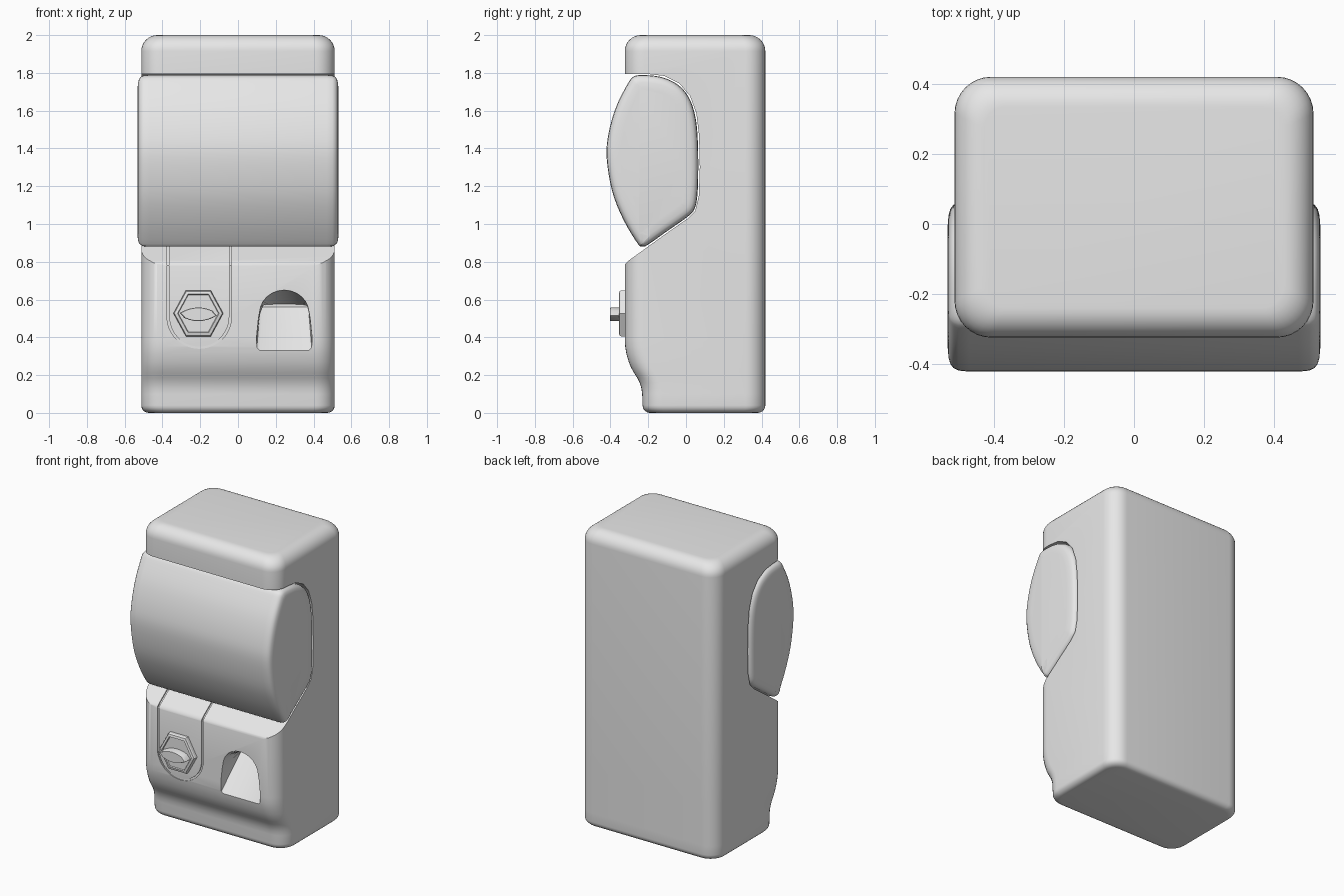
import bpy, bmesh, math
from mathutils import Vector

if "Cube" in bpy.data.objects:
    bpy.data.objects.remove(bpy.data.objects["Cube"])

grey = bpy.data.materials.new("light_grey")
grey.diffuse_color = (0.8, 0.8, 0.8, 1)
grey.use_nodes = True
grey.node_tree.nodes["Principled BSDF"].inputs["Base Color"].default_value = grey.diffuse_color


def loft(name, rings, closed=False):
    """Skin a list of equal-length point rings; cap the ends unless closed."""
    bm = bmesh.new()
    vs = [[bm.verts.new(p) for p in r] for r in rings]
    n = len(rings[0])
    for a, b in zip(vs, vs[1:] + (vs[:1] if closed else [])):
        for i in range(n):
            j = (i + 1) % n
            bm.faces.new((a[i], a[j], b[j], b[i]))
    if not closed:
        bm.faces.new(vs[0][::-1])
        bm.faces.new(vs[-1])
    bmesh.ops.recalc_face_normals(bm, faces=bm.faces)
    me = bpy.data.meshes.new(name)
    bm.to_mesh(me)
    bm.free()
    me.materials.append(grey)
    ob = bpy.data.objects.new(name, me)
    bpy.context.collection.objects.link(ob)
    return ob


def activate(ob):
    bpy.ops.object.select_all(action='DESELECT')
    ob.select_set(True)
    bpy.context.view_layer.objects.active = ob


def cut(ob, cutter):
    activate(ob)
    m = ob.modifiers.new("cut", 'BOOLEAN')
    m.operation, m.solver, m.object = 'DIFFERENCE', 'EXACT', cutter
    bpy.ops.object.modifier_apply(modifier="cut")
    bpy.data.objects.remove(cutter)


def smooth(ob, angle=35):
    activate(ob)
    bpy.ops.object.shade_smooth_by_angle(angle=math.radians(angle))


def spline(pts, steps=4):
    """Closed Catmull-Rom curve through 2D points."""
    out, n = [], len(pts)
    for i in range(n):
        a, b, c, d = (Vector(pts[(i + k) % n]) for k in (-1, 0, 1, 2))
        for s in range(steps):
            t = s / steps
            out.append(0.5 * (2 * b + (c - a) * t + (2 * a - 5 * b + 4 * c - d) * t * t
                              + (3 * b - a - 3 * c + d) * t ** 3))
    return out


def inset(pts, d):
    """Offset a counter-clockwise 2D outline inwards."""
    res = []
    for i, p in enumerate(pts):
        t = (pts[(i + 1) % len(pts)] - pts[i - 1]).normalized()
        res.append(p + Vector((-t.y, t.x)) * d)
    return res


# Cabinet: rounded-rectangle sections stacked along z
def section(z, front, d=0.0):
    hx, y0, y1 = 0.512 - d, front + d, 0.42 - d
    r = 0.105 - d * 0.5
    ring = []
    for k, (cx, cy) in enumerate(((hx - r, y1 - r), (r - hx, y1 - r),
                                  (r - hx, y0 + r), (hx - r, y0 + r))):
        for i in range(9):
            a = math.pi / 2 * (k + i / 8)
            ring.append((cx + r * math.cos(a), cy + r * math.sin(a), z))
    return ring


R_BOT, R_TOP, FRONT = 0.04, 0.085, -0.324
sections = []
for i in range(6):
    a = math.pi / 2 * i / 5
    sections.append(section(R_BOT * (1 - math.sin(a)) if i else R_BOT, -0.23, R_BOT * (1 - math.cos(a))))
sections.reverse()
for z, f in ((0.1, -0.232), (0.13, -0.236), (0.16, -0.245), (0.185, -0.258), (0.21, -0.274),
             (0.24, -0.291), (0.27, -0.303), (0.31, -0.315), (0.35, -0.322), (0.39, FRONT)):
    sections.append(section(z, f))
for i in range(9):
    a = math.pi / 2 * i / 8
    sections.append(section(2 - R_TOP * (1 - math.sin(a)), FRONT, R_TOP * (1 - math.cos(a))))
cabinet = loft("cabinet", sections)

# Window outline in (y, z), counter-clockwise
outline = spline([(-0.232, 0.882), (-0.205, 0.888), (-0.1, 0.962), (0.0, 1.032), (0.043, 1.075),
                  (0.06, 1.15), (0.065, 1.3), (0.061, 1.47), (0.047, 1.58), (0.015, 1.67),
                  (-0.04, 1.735), (-0.12, 1.775), (-0.21, 1.788), (-0.275, 1.782), (-0.31, 1.74),
                  (-0.37, 1.62), (-0.41, 1.48), (-0.42, 1.35), (-0.39, 1.17), (-0.33, 1.02),
                  (-0.255, 0.895)])

# Full-width notch that holds the window
notch = [(-0.6, 0.775), (-0.325, 0.775), (-0.321, 0.79), (-0.307, 0.804), (-0.1, 0.953),
         (0.006, 1.027), (0.049, 1.07), (0.068, 1.15), (0.073, 1.3), (0.069, 1.47), (0.055, 1.585),
         (0.022, 1.677), (-0.035, 1.744), (-0.115, 1.784), (-0.2, 1.794), (-0.6, 1.794)]
cut(cabinet, loft("notch_cutter", [[(x, y, z) for y, z in notch] for x in (-0.7, 0.7)]))

# Prize chute: arched mouth narrowing to a sloped ramp
arch = [(0.115, 0.33), (0.10, 0.345), (0.098, 0.40), (0.108, 0.50)]
arch += [(0.245 - 0.13 * math.cos(a), 0.53 + 0.12 * math.sin(a))
         for a in (math.pi * i / 12 for i in range(1, 12))]
arch += [(0.382, 0.50), (0.392, 0.40), (0.39, 0.345), (0.375, 0.33)]


def arch_ring(t):
    return [(0.245 + (x - 0.245) * (1 - 0.12 * t), -0.32 + 0.2 * t,
             z + ((0.56 + (z - 0.33) * 0.05) - z) * t) for x, z in arch]


mouth = [(x, -0.45, z) for x, z in arch]
cut(cabinet, loft("chute_cutter", [mouth, arch_ring(0), arch_ring(1)]))

# U-shaped groove outlining the coin panel
cx, cz, rad = -0.205, 0.51, 0.165
path = [(-1, 0, -0.15, 0.917), (-1, 0, -0.30, 0.809), (-1, 0, FRONT, 0.78)]
path += [(-math.cos(a), -math.sin(a), FRONT, cz) for a in (math.pi * i / 24 for i in range(25))]
path += [(1, 0, y, z) for _, _, y, z in path[2::-1]]
rings = []
for dx, dz, y, z in path:
    n = Vector((0, -0.585, 0.811)) if z > 0.85 else Vector((0, -0.75, 0.66)) if z > 0.79 else Vector((0, -1, 0))
    ring = []
    for w, h in ((-0.006, 0.03), (0.006, 0.03), (0.006, -0.008), (-0.006, -0.008)):
        ring.append(Vector((cx + dx * (rad + w), y, z + dz * (rad + w))) + n * h)
    rings.append(ring)
cut(cabinet, loft("groove_cutter", rings))
smooth(cabinet)

# Bulging window with softly rounded ends
ends = [(0.532, 0.075), (0.529, 0.04), (0.524, 0.022), (0.515, 0.01), (0.5, 0.003), (0.47, 0.0)]
ends += [(-x, d) for x, d in reversed(ends)]
window = loft("window", [[(x, p.x, p.y) for p in inset(outline, d)] for x, d in ends])
# keep the inset rings tidy near the tight lower corner
smooth(window, 50)

# Hexagonal knob base with a chamfered rim
KX, KZ = -0.21, 0.527


def hexagon(r, y):
    return [(KX + r * math.cos(math.pi * i / 3), y, KZ + r * 0.92 / 0.866 * math.sin(math.pi * i / 3))
            for i in range(6)]


loft("knob_base", [hexagon(0.132, -0.315), hexagon(0.132, -0.343), hexagon(0.127, -0.352),
                   hexagon(0.11, -0.356), hexagon(0.106, -0.349)])


# Lens-shaped turning handle
def lens(s, y):
    pts = []
    for i in range(8):
        u = -1 + i / 4
        pts.append((u, 0.2 + 0.8 * (1 - u * u)))
    pts += [(-u, -h) for u, h in pts]
    return [(KX + u * 0.098 * s, y, KZ - 0.005 + h * 0.036 * s) for u, h in pts]


handle = loft("knob_handle", [lens(1, -0.34), lens(1, -0.397), lens(0.94, -0.402)])
smooth(handle, 30)
